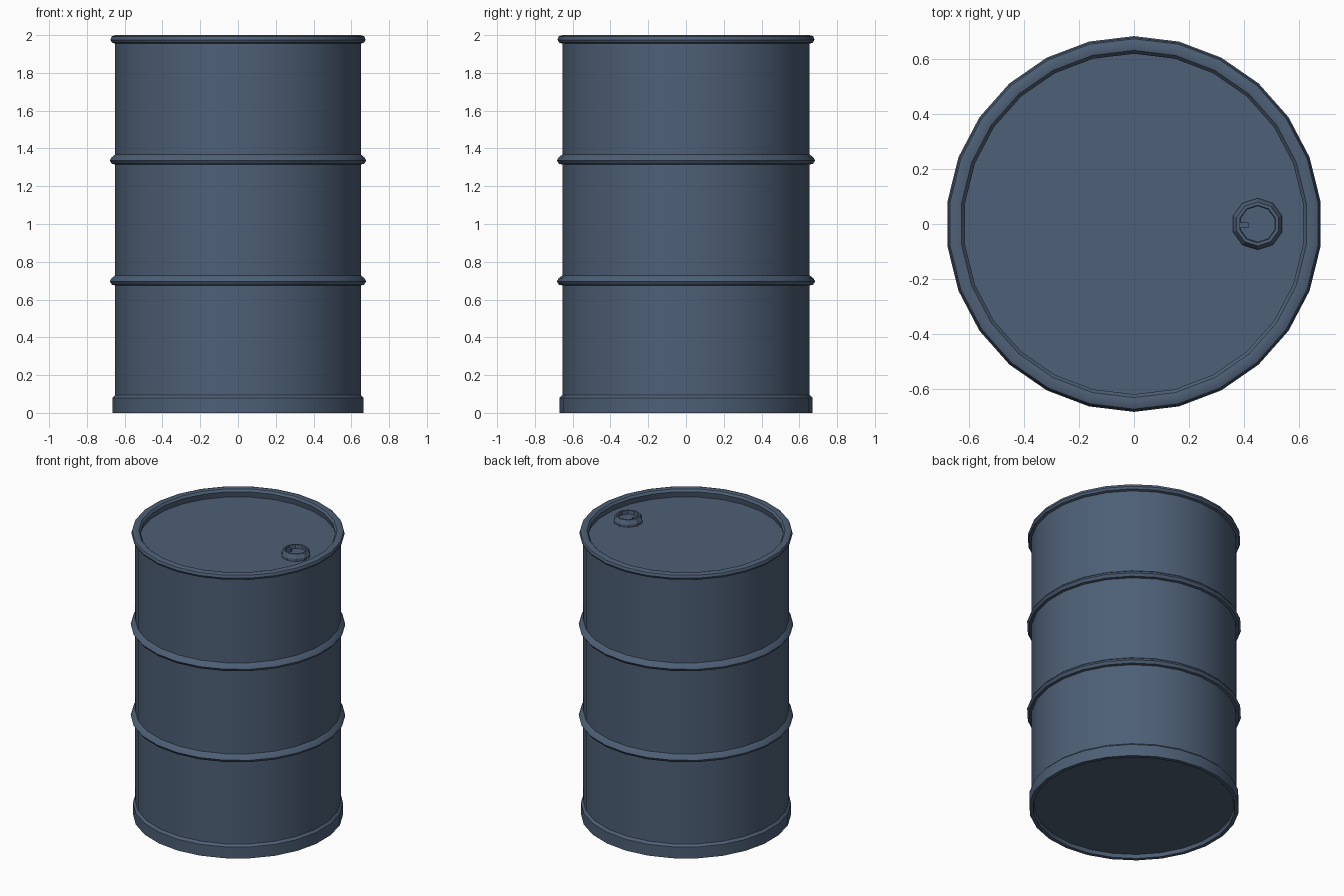
import bpy, math

SIDES = 26

if "Cube" in bpy.data.objects:
    bpy.data.objects.remove(bpy.data.objects["Cube"], do_unlink=True)

steel = bpy.data.materials.new("slate blue paint")
steel.use_nodes = True
colour = (0.075, 0.115, 0.18, 1)
steel.diffuse_color = colour
steel.node_tree.nodes["Principled BSDF"].inputs["Base Color"].default_value = colour


def lathe(name, profile, sides, centre=(0, 0, 0), angle=35):
    """Turn (radius, z) points about z; radius 0 closes the end with a cap."""
    verts, faces, rings = [], [], []
    for r, z in profile:
        start = len(verts)
        rings.append(range(start, start + sides))
        for i in range(sides):
            a = math.pi / 2 + math.tau * i / sides
            verts.append((r * math.cos(a), r * math.sin(a), z))
    for low, high in zip(rings, rings[1:]):
        for i in range(sides):
            j = (i + 1) % sides
            faces.append((low[i], low[j], high[j], high[i]))
    faces.append(tuple(reversed(rings[0])))
    faces.append(tuple(rings[-1]))
    mesh = bpy.data.meshes.new(name)
    mesh.from_pydata(verts, [], faces)
    mesh.materials.append(steel)
    obj = bpy.data.objects.new(name, mesh)
    obj.location = centre
    bpy.context.collection.objects.link(obj)
    bpy.ops.object.select_all(action="DESELECT")
    obj.select_set(True)
    bpy.context.view_layer.objects.active = obj
    bpy.ops.object.shade_smooth_by_angle(angle=math.radians(angle))
    return obj


def hoop(z):
    """Pressed rolling hoop around the wall."""
    return [(0.655, z - 0.025), (0.672, z - 0.022), (0.684, z - 0.004),
            (0.674, z + 0.013), (0.655, z + 0.028)]


# Drum shell: recessed base, foot band, wall with hoops, rolled rim, sunken lid
foot = [(0.638, 0.025), (0.645, 0), (0.67, 0), (0.67, 0.08), (0.655, 0.095)]
rim = [(0.655, 1.955), (0.672, 1.96), (0.68, 1.975), (0.674, 1.993), (0.655, 2),
       (0.632, 1.995), (0.62, 1.98), (0.628, 1.94)]
lathe("drum_shell", foot + hoop(0.7) + hoop(1.34) + rim, SIDES)

# Filler bung: faceted collar with a hollow top
BUNG = (0.45, 0, 1.94)
lathe("bung_collar", [(0.094, 0), (0.094, 0.018), (0.08, 0.045),
                      (0.068, 0.045), (0.066, 0.02)], 10, BUNG, 25)

# Small pull tab inside the bung
bpy.ops.mesh.primitive_cube_add(size=1, location=(0.4, -0.005, 1.968))
tab = bpy.context.object
tab.name = "bung_tab"
tab.scale = (0.034, 0.02, 0.018)
tab.data.materials.append(steel)
